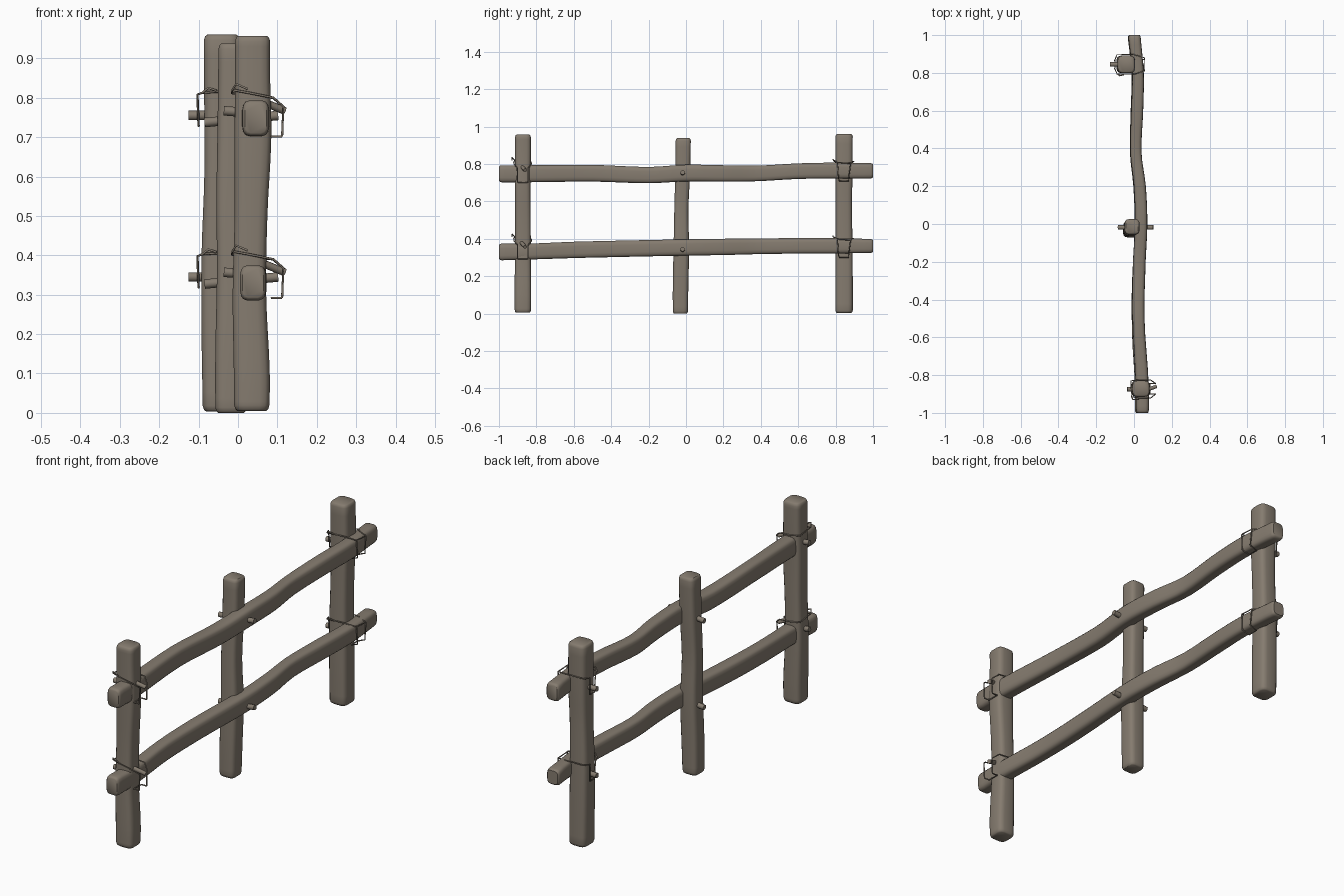
import bpy, bmesh, math
from mathutils import Vector

if "Cube" in bpy.data.objects:
    bpy.data.objects.remove(bpy.data.objects["Cube"])

wood = bpy.data.materials.new("weathered_wood")
wood.diffuse_color = (0.235, 0.2, 0.16, 1)
wood.use_nodes = True
wood.node_tree.nodes["Principled BSDF"].inputs["Base Color"].default_value = wood.diffuse_color


def finish(ob, angle=40):
    ob.data.materials.append(wood)
    bpy.ops.object.select_all(action='DESELECT')
    ob.select_set(True)
    bpy.context.view_layer.objects.active = ob
    bpy.ops.object.shade_smooth_by_angle(angle=math.radians(angle))


def smooth_stations(st, per=4):
    """Catmull-Rom interpolation between stations."""
    out = []
    for i in range(len(st) - 1):
        p = [Vector(st[max(0, min(len(st) - 1, i + k))]) for k in (-1, 0, 1, 2)]
        for j in range(per):
            u = j / per
            v = 0.5 * (2 * p[1] + (p[2] - p[0]) * u
                       + (2 * p[0] - 5 * p[1] + 4 * p[2] - p[3]) * u * u
                       + (3 * p[1] - p[0] - 3 * p[2] + p[3]) * u ** 3)
            v[0] = p[1][0] + (p[2][0] - p[1][0]) * u
            out.append(v)
    out.append(Vector(st[-1]))
    return out


def timber(name, stations, vertical):
    """Loft a rounded-square log; station = (along, a, b, half_a, half_b)."""
    rings = [(s, 1.0) for s in smooth_stations(stations)]
    # rounded-off ends
    first, last = rings[0][0].copy(), rings[-1][0].copy()
    rings[0][0][0] += 0.014
    rings[-1][0][0] -= 0.014
    f2, l2 = first.copy(), last.copy()
    f2[0] += 0.004
    l2[0] -= 0.004
    rings = [(first, 0.82), (f2, 0.93)] + rings + [(l2, 0.93), (last, 0.82)]
    bm = bmesh.new()
    loops = []
    n = 16
    for s, k in rings:
        loop = []
        for i in range(n):
            t = 2 * math.pi * (i + 0.5) / n
            c, d = math.cos(t), math.sin(t)
            a = s[1] + s[3] * k * math.copysign(abs(c) ** 0.5, c)
            b = s[2] + s[4] * k * math.copysign(abs(d) ** 0.5, d)
            loop.append(bm.verts.new((a, b, s[0]) if vertical else (a, s[0], b)))
        loops.append(loop)
    for p, q in zip(loops, loops[1:]):
        for i in range(n):
            bm.faces.new((p[i], p[(i + 1) % n], q[(i + 1) % n], q[i]))
    bm.faces.new(loops[0])
    bm.faces.new(loops[-1])
    bmesh.ops.recalc_face_normals(bm, faces=bm.faces)
    me = bpy.data.meshes.new(name)
    bm.to_mesh(me)
    bm.free()
    ob = bpy.data.objects.new(name, me)
    bpy.context.collection.objects.link(ob)
    finish(ob)


def peg(name, a, b, r=0.012):
    a, b = Vector(a), Vector(b)
    bpy.ops.mesh.primitive_cylinder_add(vertices=10, radius=r, depth=(b - a).length,
                                        location=(a + b) / 2)
    ob = bpy.context.object
    ob.name = name
    ob.rotation_euler = (b - a).to_track_quat('Z', 'Y').to_euler()
    finish(ob)


def rope(name, pts, closed=False, r=0.003):
    cu = bpy.data.curves.new(name, 'CURVE')
    cu.dimensions = '3D'
    cu.bevel_depth = r
    cu.bevel_resolution = 1
    cu.use_fill_caps = True
    sp = cu.splines.new('POLY')
    sp.points.add(len(pts) - 1)
    for p, q in zip(sp.points, pts):
        p.co = (*q, 1)
    sp.use_cyclic_u = closed
    ob = bpy.data.objects.new(name, cu)
    bpy.context.collection.objects.link(ob)
    cu.materials.append(wood)


# Posts
timber("front_post", [(0.005, .035, -.872, .045, .044), (.1, .035, -.872, .046, .045),
                      (.3, .029, -.872, .043, .043), (.5, .033, -.872, .042, .042),
                      (.7, .038, -.873, .047, .042), (.85, .037, -.872, .045, .043),
                      (.957, .037, -.872, .045, .043)], True)
timber("middle_post", [(0, -.018, -.03, .04, .041), (.15, -.016, -.029, .042, .042),
                       (.35, -.012, -.025, .042, .042), (.55, -.016, -.025, .039, .038),
                       (.75, -.012, -.018, .04, .04), (.938, -.01, -.015, .04, .041)], True)
timber("back_post", [(0.004, -.045, .845, .045, .047), (.2, -.047, .845, .046, .047),
                     (.4, -.048, .845, .045, .045), (.6, -.043, .844, .043, .044),
                     (.75, -.04, .845, .046, .046), (.96, -.041, .845, .046, .047)], True)

# Rails
timber("upper_rail", [(-1, .045, .748, .034, .046), (-.85, .043, .748, .035, .046),
                      (-.5, .024, .751, .032, .045), (-.2, .028, .741, .034, .044),
                      (0, .038, .752, .033, .045), (.2, .031, .75, .032, .044),
                      (.38, .01, .75, .03, .042), (.6, .017, .762, .032, .042),
                      (.8, .021, .765, .031, .043), (1, .003, .764, .033, .042)], False)
timber("lower_rail", [(-1, .038, .33, .033, .045), (-.85, .038, .332, .034, .043),
                      (-.6, .022, .341, .032, .044), (-.35, .022, .347, .034, .044),
                      (0, .036, .354, .033, .044), (.2, .028, .357, .032, .044),
                      (.38, .008, .36, .03, .042), (.6, .014, .363, .032, .042),
                      (.8, .018, .363, .031, .041), (1, 0, .362, .033, .038)], False)

# Pegs and lashings at each rail level
for tag, z in (("upper", .755), ("lower", .345)):
    peg(tag + "_middle_peg", (-.085, -.018, z - .018), (.102, -.018, z))
    peg(tag + "_back_peg", (-.126, .845, z), (.04, .845, z))
    peg(tag + "_front_peg", (-.036, -.875, z + .012), (.05, -.875, z + .005))
    peg(tag + "_front_twig", (.05, -.885, z + .04), (.118, -.86, z + .012), .01)
    # back post lashing: hoop round post and rail, hanging over the peg
    t, b = z + .058, z - .027
    rope(tag + "_back_lashing", [(-.1, .83, b), (-.103, .825, t - .005), (-.09, .795, t),
                                 (.0, .793, t + .006), (.052, .81, t - .004), (.055, .88, t - .01),
                                 (.0, .897, t), (-.09, .896, t), (-.103, .865, t - .005),
                                 (-.1, .862, b)], True)
    rope(tag + "_back_under_strand", [(.055, .81, t - .008), (.056, .815, z - .03),
                                      (.02, .82, z - .045), (.02, .87, z - .045),
                                      (.056, .87, z - .03), (.055, .88, t - .01)])
    rope(tag + "_back_rope_end", [(-.09, .795, t), (-.075, .785, t + .012), (-.055, .79, t + .005)])
    # front post lashing
    t, b = z + .045, z - .053
    rope(tag + "_front_lashing", [(.112, -.9, b), (.115, -.9, t - .022), (.09, -.92, t),
                                  (.03, -.921, t + .012), (-.014, -.915, t + .02),
                                  (-.016, -.83, t + .012), (.03, -.825, t + .005),
                                  (.088, -.826, t), (.115, -.845, t - .022),
                                  (.112, -.845, b)])
    rope(tag + "_front_under_strand", [(.112, -.9, b), (.085, -.9, b), (.085, -.845, b),
                                       (.112, -.845, b)])
    rope(tag + "_front_rope_end", [(-.014, -.915, t + .02), (-.005, -.93, t + .035),
                                   (.025, -.93, t + .022)])
